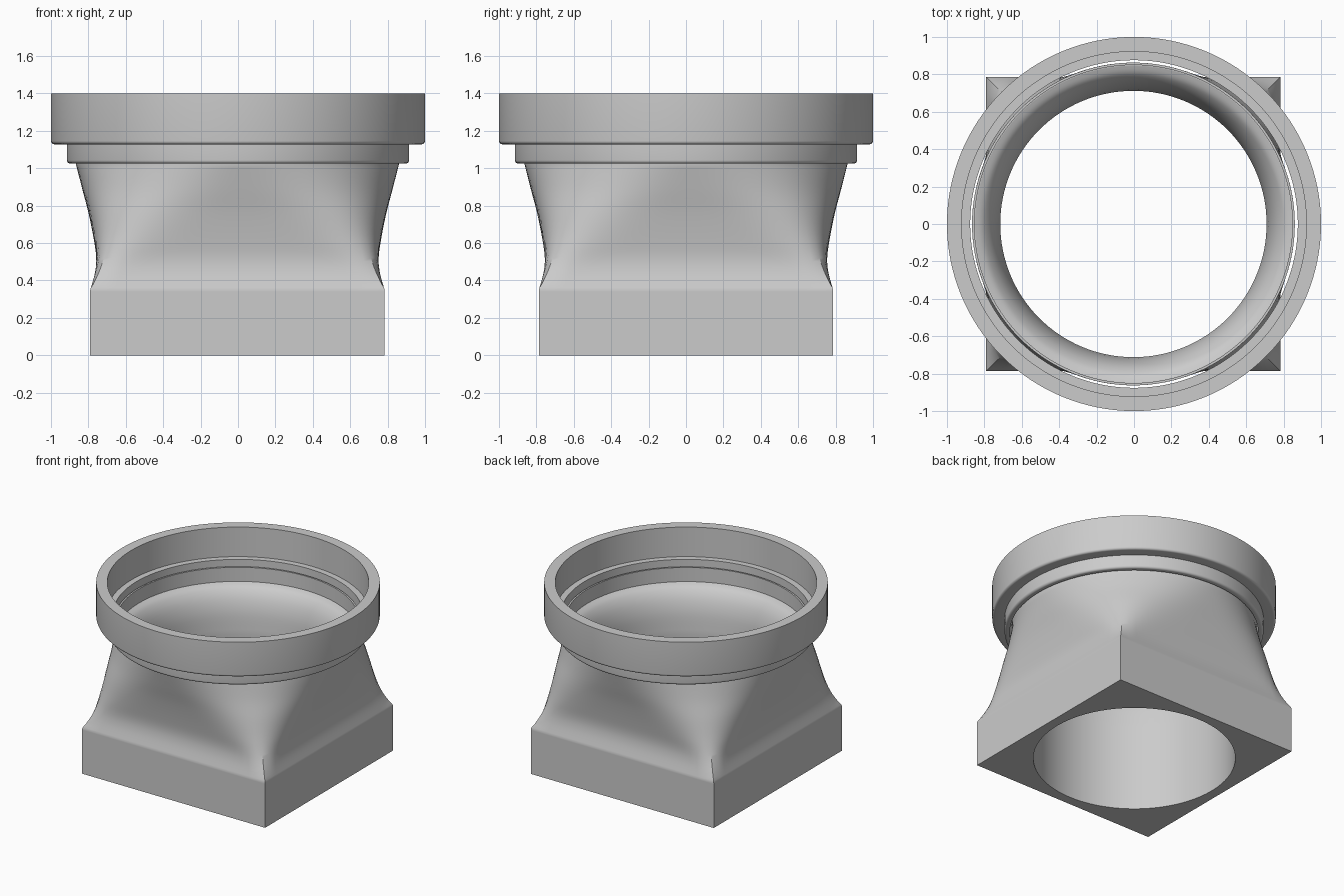
import bpy, bmesh, math

cube = bpy.data.objects.get("Cube")
if cube:
    bpy.data.objects.remove(cube, do_unlink=True)

SEGMENTS = 128

grey = bpy.data.materials.new("plain grey")
grey.use_nodes = True
grey.diffuse_color = (0.6, 0.6, 0.6, 1)
grey.node_tree.nodes["Principled BSDF"].inputs["Base Color"].default_value = (0.6, 0.6, 0.6, 1)


def section_point(angle, side, corner):
    """Point on a section between a circle and a square, by side and corner radius."""
    c, s = math.cos(angle), math.sin(angle)
    inverse_power = 0.5 - math.log2(corner / side)
    if inverse_power < 0.01:
        norm = max(abs(c), abs(s))
    else:
        p = 1 / inverse_power
        norm = (abs(c) ** p + abs(s) ** p) ** inverse_power
    return side * c / norm, side * s / norm


def make_rings(name, rows, offset=0.0):
    """Skin a closed loop of sections, each given as (side, corner, height)."""
    bm = bmesh.new()
    rings = []
    for side, corner, z in rows:
        points = [section_point(math.tau * i / SEGMENTS, side, corner) for i in range(SEGMENTS)]
        rings.append([bm.verts.new((x + offset, y, z)) for x, y in points])
    for a, b in zip(rings, rings[1:] + rings[:1]):
        for i in range(SEGMENTS):
            j = (i + 1) % SEGMENTS
            bm.faces.new((a[i], a[j], b[j], b[i]))
    bmesh.ops.recalc_face_normals(bm, faces=bm.faces)
    mesh = bpy.data.meshes.new(name)
    bm.to_mesh(mesh)
    bm.free()
    mesh.materials.append(grey)
    obj = bpy.data.objects.new(name, mesh)
    bpy.context.collection.objects.link(obj)
    bpy.ops.object.select_all(action="DESELECT")
    obj.select_set(True)
    bpy.context.view_layer.objects.active = obj
    bpy.ops.object.shade_smooth_by_angle(angle=math.radians(30))
    return obj


def smooth_rows(keys, steps):
    """Catmull-Rom curve through the key rows."""
    padded = [keys[0]] + keys + [keys[-1]]
    rows = []
    for k in range(len(keys) - 1):
        quad = padded[k:k + 4]
        for n in range(steps):
            t = n / steps
            rows.append(tuple(
                0.5 * (2 * b + (c - a) * t + (2 * a - 5 * b + 4 * c - d) * t * t
                       + (3 * b - a - 3 * c + d) * t ** 3)
                for a, b, c, d in zip(*quad)))
    return rows + [keys[-1]]


def round_rows(profile):
    return [(r, r, z) for r, z in profile]


# Body: square foot, neck changing from square to round, and flared bore
square = 0.787 * math.sqrt(2)
foot = [(0.787, square, 0), (0.787, square, 0.34)]
neck = smooth_rows([
    (0.787, square, 0.35), (0.762, 1.05, 0.44), (0.755, 1.01, 0.52),
    (0.768, 0.975, 0.62), (0.796, 0.935, 0.76), (0.83, 0.895, 0.89),
    (0.863, 0.864, 1.02)], 5)
lip = round_rows([(0.863, 1.12), (0.85, 1.12), (0.85, 1.01)])
flare = smooth_rows(round_rows([
    (0.849, 1.01), (0.80, 0.985), (0.755, 0.92), (0.725, 0.82), (0.712, 0.68)]), 5)
bore = round_rows([(0.712, 0.66), (0.712, 0)])
make_rings("body", foot + neck + lip + flare + bore, offset=-0.003)

# Stepped socket ring with rounded lower edges
def rounded_edge(radius, z, bevel=0.018):
    return [(radius - bevel + bevel * math.cos(a), z + bevel - bevel * math.sin(a))
            for a in (math.pi / 2 * k / 5 for k in range(6))]

socket = ([(0.922, 1.4), (1.0, 1.4)] + rounded_edge(1.0, 1.128)
          + [(0.914, 1.128)] + rounded_edge(0.914, 1.025)
          + [(0.876, 1.025), (0.876, 1.17), (0.922, 1.17)])
make_rings("socket_ring", round_rows(socket))
